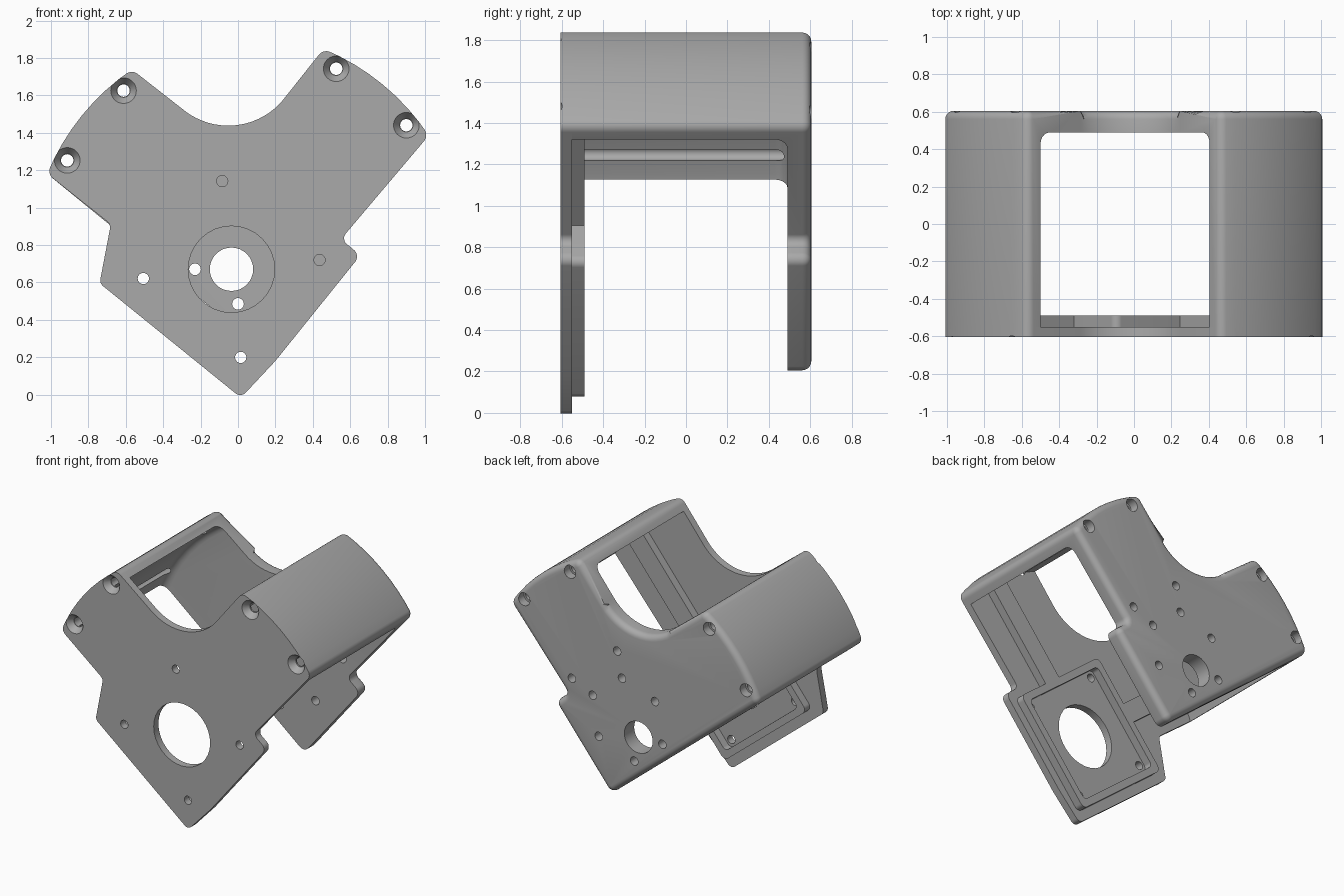
import bpy, bmesh
from math import pi, sin, cos, tan, sqrt, radians
from mathutils import Vector

if "Cube" in bpy.data.objects:
    bpy.data.objects.remove(bpy.data.objects["Cube"])

grey = bpy.data.materials.new("Plain grey")
grey.use_nodes = True
colour = (0.4, 0.4, 0.4, 1)
grey.diffuse_color = colour
grey.node_tree.nodes["Principled BSDF"].inputs["Base Color"].default_value = colour

CENTRE = Vector((-0.035, 0.67))
E1 = Vector((cos(radians(51)), sin(radians(51))))
E2 = Vector((-E1.y, E1.x))
RADIUS, WALL = 1.25, 0.08


def tilted(a, b):
    """Point in the tilted frame of the square mount."""
    return CENTRE + E1 * a + E2 * b


def rounded(corners, steps=6):
    """Closed outline of (x, z, radius) corners with true arc fillets."""
    out = []
    for i, (x, z, r) in enumerate(corners):
        p = Vector((x, z))
        if r == 0:
            out.append(p)
            continue
        a = (Vector(corners[i - 1][:2]) - p).normalized()
        b = (Vector(corners[(i + 1) % len(corners)][:2]) - p).normalized()
        half = a.angle(b) / 2
        c = p + (a + b).normalized() * (r / sin(half))
        t = r / tan(half)
        v0, v1 = p + a * t - c, p + b * t - c
        n = steps * (3 if r > 0.2 else 1)
        out += [c + v0.lerp(v1, k / n).normalized() * r for k in range(n + 1)]
    return out


def side_arc(p, q, offset=0, extend=0, n=8):
    """Arc bulging to the right of p->q, counter-clockwise."""
    p, q = Vector(p), Vector(q)
    d = q - p
    normal = Vector((d.y, -d.x)).normalized()
    c = (p + q) / 2 - normal * sqrt(RADIUS ** 2 - d.length_squared / 4)
    span = (p - c).angle(q - c)
    mid = normal
    pts = []
    for k in range(n + 1):
        a = (k / n - 0.5) * (span + 2 * extend)
        v = Vector((mid.x * cos(a) - mid.y * sin(a), mid.x * sin(a) + mid.y * cos(a)))
        pts.append(c + v * (RADIUS - offset))
    return pts


def prism(name, pts, y0, y1, bevel=0.0):
    """Extrude an x-z outline along y, optionally rounding the y1 rim."""
    bm = bmesh.new()
    face = bm.faces.new([bm.verts.new((p[0], y0, p[1])) for p in pts])
    ext = bmesh.ops.extrude_face_region(bm, geom=[face])["geom"]
    far = [g for g in ext if isinstance(g, bmesh.types.BMVert)]
    for v in far:
        v.co.y = y1
    if bevel:
        rim = [e for e in bm.edges if all(abs(v.co.y - y1) < 1e-5 for v in e.verts)]
        bmesh.ops.bevel(bm, geom=rim, offset=bevel, segments=5, profile=0.5,
                        affect='EDGES', clamp_overlap=False)
    bmesh.ops.recalc_face_normals(bm, faces=bm.faces[:])
    mesh = bpy.data.meshes.new(name)
    bm.to_mesh(mesh)
    bm.free()
    ob = bpy.data.objects.new(name, mesh)
    bpy.context.collection.objects.link(ob)
    mesh.materials.append(grey)
    return ob


def cone(x, z, y0, y1, r0, r1=None):
    """Round cutter along y, radius r0 at y0 and r1 at y1."""
    bpy.ops.mesh.primitive_cone_add(vertices=32, radius1=r1 or r0, radius2=r0, depth=y1 - y0,
                                    location=(x, (y0 + y1) / 2, z), rotation=(pi / 2, 0, 0))
    return bpy.context.object


def cut(target, cutter):
    cutter.hide_render = True
    mod = target.modifiers.new("cut", 'BOOLEAN')
    mod.operation, mod.solver, mod.object = 'DIFFERENCE', 'EXACT', cutter
    bpy.context.view_layer.objects.active = target
    bpy.ops.object.modifier_apply(modifier=mod.name)
    bpy.data.objects.remove(cutter)


# Shared outline pieces, counter-clockwise from the right notch
right_ends = ((1.02, 1.385), (0.457, 1.848))
left_ends = ((-0.567, 1.738), (-1.02, 1.18))


def ear(ends):
    arc = side_arc(*ends)
    return [(p.x, p.y, 0.05 if k in (0, len(arc) - 1) else 0) for k, p in enumerate(arc)]


notch = [(0.655, 0.745, 0.045), (0.55, 0.83, 0.04)]
upper = notch + ear(right_ends) + [(0.011, 1.286, 0.38)] + ear(left_ends)
front_outline = rounded([(0.016, -0.017, 0.04), (0.2, 0.18, 0)] + upper
                        + [(-0.68, 0.91, 0.04), (-0.74, 0.595, 0.04)])
back_outline = rounded([(0.2, 0.185, 0.05)] + upper)

# Housing: back plate and two curved side walls
housing = prism("housing", back_outline, -0.55, 0.605, 0.044)
cavity = (side_arc(*right_ends, WALL, 0.09) + side_arc(*left_ends, WALL, 0.09)
          + [Vector((-1.3, 0.4)), Vector((0, -0.6)), Vector((1.4, 0.4))])
cut(housing, prism("cavity_cutter", cavity, -0.7, 0.49, 0.06))

# Front plate
front_plate = prism("front_plate", front_outline, -0.605, -0.55)

# Screw tunnels through the walls, countersunk in front, recessed at the back
for x, z in [(0.525, 1.742), (0.9, 1.44), (-0.612, 1.625), (-0.913, 1.252)]:
    cut(front_plate, cone(x, z, -0.7, -0.5, 0.033))
    cut(front_plate, cone(x, z, -0.607, -0.56, 0.07, 0.036))
    cut(housing, cone(x, z, -0.7, 0.7, 0.033))
    cut(housing, cone(x, z, 0.54, 0.7, 0.047))

# Front mount: large bore and four corner holes
cut(front_plate, cone(*CENTRE, -0.7, -0.4, 0.231))
for a in (-0.335, 0.335):
    for b in (-0.335, 0.335):
        cut(front_plate, cone(*tilted(a, b), -0.7, -0.4, 0.03))

# Back plate: shaft bore and small holes
cut(housing, cone(*CENTRE, 0.4, 0.7, 0.116))
for x, z in [(0.14, 1.26), (0.51, 0.96), (0.1, 1.07), (0.34, 0.88),
             (-0.17, 0.97), (0.29, 0.59), (-0.23, 0.67), (0.0, 0.485)]:
    cut(housing, cone(x, z, 0.4, 0.7, 0.031))


# Raised square rim and two ribs behind the front plate
def tilted_box(a0, a1, b0, b1, r):
    return rounded([(*tilted(a, b), r) for a, b in ((a0, b0), (a1, b0), (a1, b1), (a0, b1))])


h, k = 0.432, 0.38
rim = prism("mount_rim", tilted_box(-h, h, -h, h, 0.04), -0.552, -0.49)
cut(rim, prism("rim_cutter", tilted_box(-k, k, -k, k, 0.03), -0.7, -0.4))
right_rib = prism("left_rib", tilted_box(0.42, 1.17, -0.16, -0.01, 0), -0.552, -0.49)
left_rib = prism("right_rib", tilted_box(-0.06, 0.08, 0.42, 1.03, 0), -0.552, -0.49)

# Smooth shading with sharp edges kept
bpy.ops.object.select_all(action='DESELECT')
for ob in (housing, front_plate, rim, right_rib, left_rib):
    ob.data.materials.clear()
    ob.data.materials.append(grey)
    for poly in ob.data.polygons:
        poly.material_index = 0
    ob.select_set(True)
bpy.context.view_layer.objects.active = housing
bpy.ops.object.shade_smooth_by_angle(angle=radians(30))
